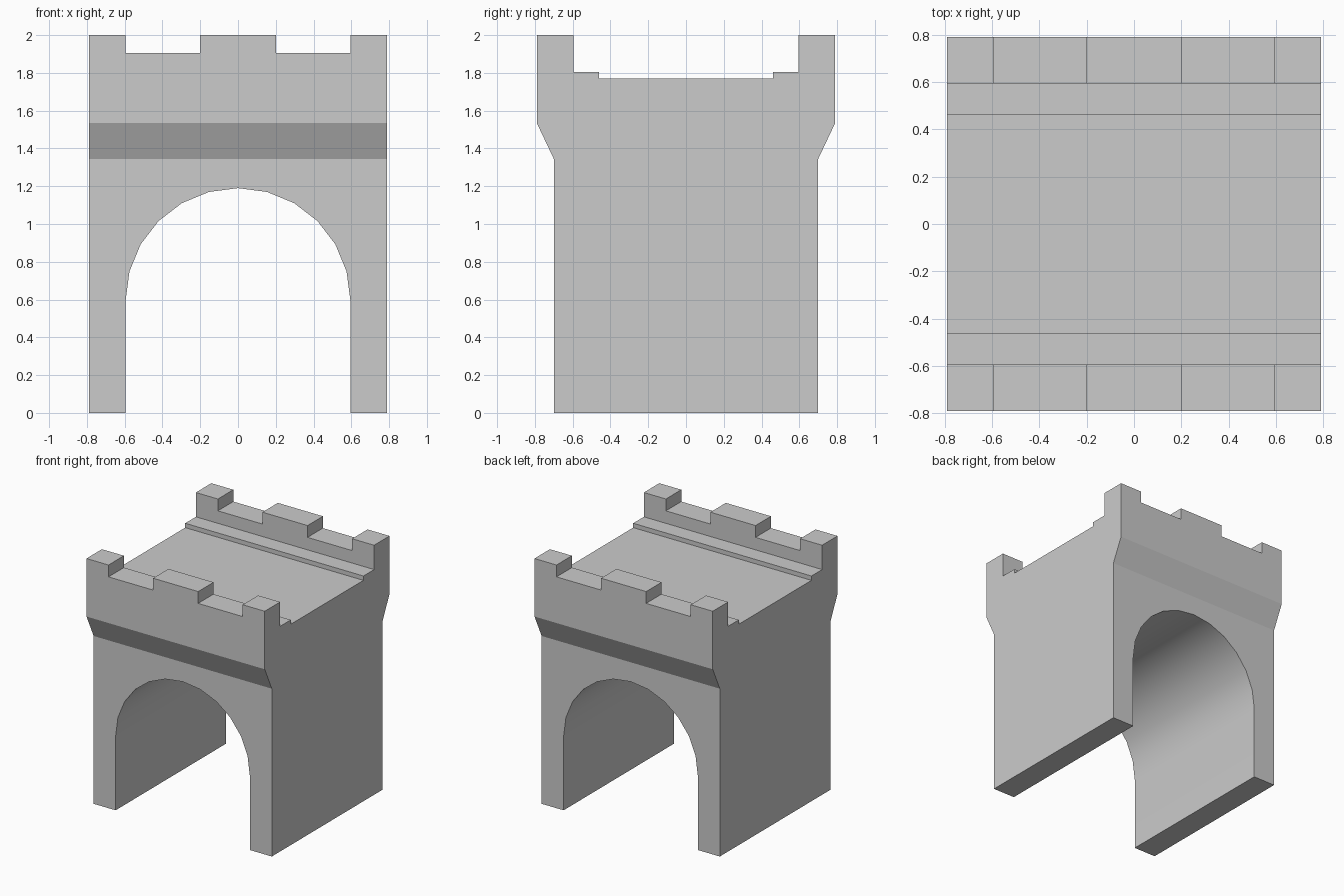
import bpy, bmesh, math
from mathutils import Vector

if "Cube" in bpy.data.objects:
    bpy.data.objects.remove(bpy.data.objects["Cube"])

HALF = 0.79          # half width and half depth
ARCH = 0.595         # arch radius and spring height


def prism(name, outline, axis, half):
    """Extrude a closed 2D outline (u, z) along x or y, from -half to half."""
    bm = bmesh.new()
    place = (lambda u, z: (-half, u, z)) if axis == 'x' else (lambda u, z: (u, -half, z))
    face = bm.faces.new([bm.verts.new(place(u, z)) for u, z in outline])
    ext = bmesh.ops.extrude_face_region(bm, geom=[face])
    move = Vector((2 * half, 0, 0)) if axis == 'x' else Vector((0, 2 * half, 0))
    bmesh.ops.translate(bm, vec=move,
                        verts=[g for g in ext['geom'] if isinstance(g, bmesh.types.BMVert)])
    bmesh.ops.recalc_face_normals(bm, faces=bm.faces)
    mesh = bpy.data.meshes.new(name)
    bm.to_mesh(mesh)
    bm.free()
    obj = bpy.data.objects.new(name, mesh)
    bpy.context.collection.objects.link(obj)
    return obj


def cut(target, cutter):
    """Subtract the cutter, then remove it."""
    cutter.hide_render = True
    bpy.context.view_layer.objects.active = target
    mod = target.modifiers.new("cut", 'BOOLEAN')
    mod.operation = 'DIFFERENCE'
    mod.solver = 'EXACT'
    mod.object = cutter
    bpy.ops.object.modifier_apply(modifier=mod.name)
    bpy.data.objects.remove(cutter)


# Side profile: wall, flared parapet, walkway step, roof floor
side = [(0.70, 0), (0.70, 1.345), (HALF, 1.535), (HALF, 2.0),
        (0.595, 2.0), (0.595, 1.805), (0.46, 1.805), (0.46, 1.77)]
side += [(-y, z) for y, z in reversed(side)]
gate = prism("gatehouse", side, 'x', HALF)

# Arched passage, twelve segments
arch = [(ARCH, -0.2)]
arch += [(ARCH * math.cos(math.pi * i / 12), ARCH + ARCH * math.sin(math.pi * i / 12))
         for i in range(13)]
arch += [(-ARCH, -0.2)]
cut(gate, prism("arch_cutter", arch, 'y', 1.2))

# Gaps between the battlements
for s in (-1, 1):
    gap = [(s * 0.2, 1.905), (s * 0.595, 1.905), (s * 0.595, 2.2), (s * 0.2, 2.2)]
    cut(gate, prism("gap_cutter", gap, 'y', 1.2))

# Smooth arch vault, sharp edges elsewhere
bpy.ops.object.select_all(action='DESELECT')
gate.select_set(True)
bpy.context.view_layer.objects.active = gate
bpy.ops.object.shade_smooth_by_angle(angle=math.radians(20))
